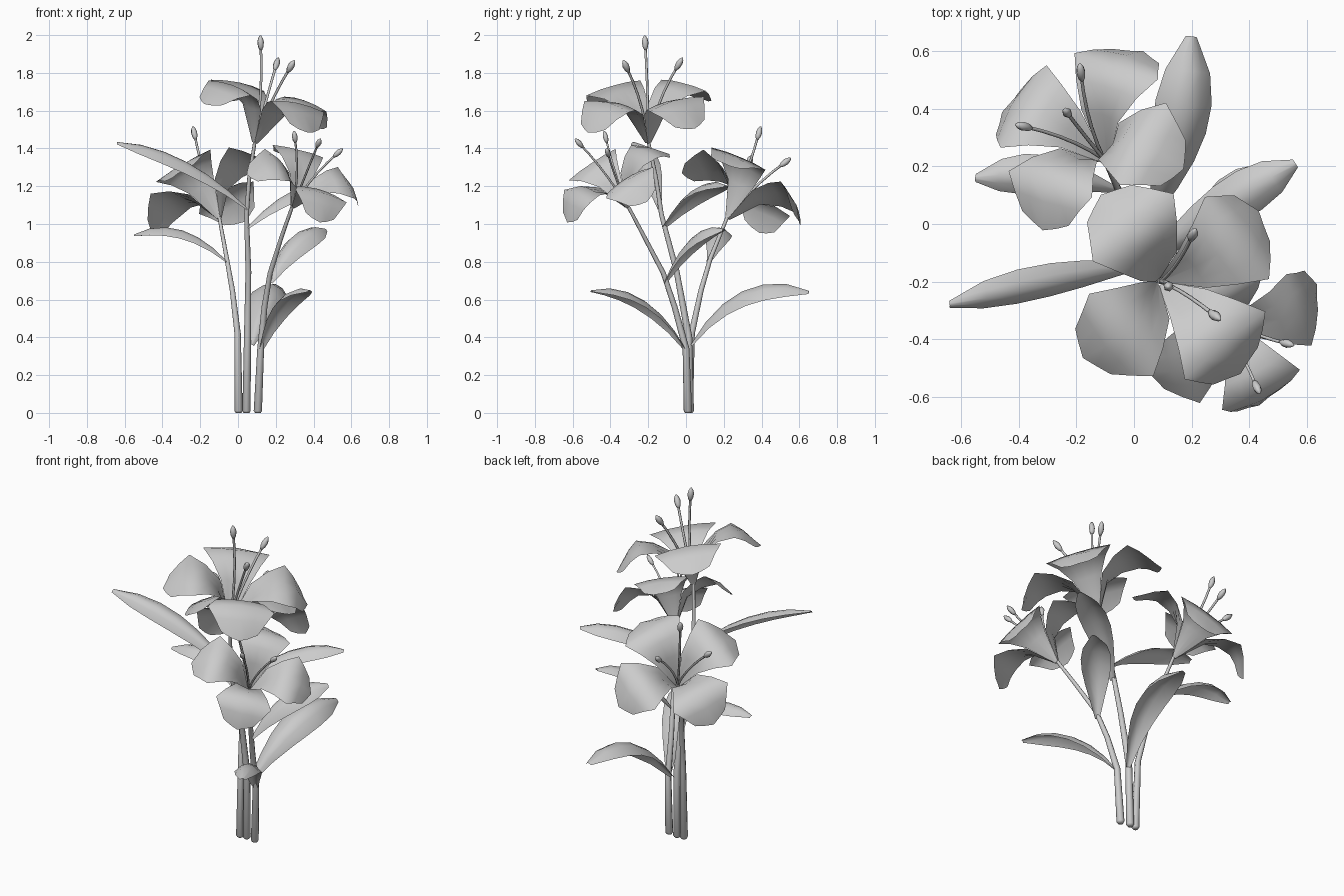
import bpy
import math
from mathutils import Vector, Matrix

cube = bpy.data.objects.get("Cube")
if cube:
    bpy.data.objects.remove(cube)

GREY = (0.6, 0.6, 0.6, 1.0)
mat = bpy.data.materials.new("plain_grey")
mat.use_nodes = True
mat.diffuse_color = GREY
bsdf = next(n for n in mat.node_tree.nodes if n.type == 'BSDF_PRINCIPLED')
bsdf.inputs["Base Color"].default_value = GREY
bsdf.inputs["Roughness"].default_value = 0.8


def loft(name, rows, closed=False, matrix=None):
    """Skin rows of points into a smooth sheet, or a capped tube when closed."""
    n = len(rows[0])
    verts = [matrix @ p if matrix else p for row in rows for p in row]
    faces = []
    for i in range(len(rows) - 1):
        for j in range(n if closed else n - 1):
            k = (j + 1) % n
            faces.append((i * n + j, i * n + k, i * n + n + k, i * n + n + j))
    if closed:
        last = (len(rows) - 1) * n
        faces.append(tuple(reversed(range(n))))
        faces.append(tuple(range(last, last + n)))
    mesh = bpy.data.meshes.new(name)
    mesh.from_pydata(verts, [], faces)
    mesh.materials.append(mat)
    obj = bpy.data.objects.new(name, mesh)
    bpy.context.collection.objects.link(obj)
    bpy.ops.object.select_all(action='DESELECT')
    obj.select_set(True)
    bpy.context.view_layer.objects.active = obj
    bpy.ops.object.shade_smooth_by_angle(angle=math.radians(85))


def tube(name, path, radii, sides=8, matrix=None):
    rows = []
    for i, p in enumerate(path):
        t = (path[min(i + 1, len(path) - 1)] - path[max(i - 1, 0)]).normalized()
        a = t.cross(Vector((0, 1, 0.01))).normalized()
        b = t.cross(a)
        rows.append([p + radii[i] * (a * math.cos(s) + b * math.sin(s))
                     for s in (math.tau * k / sides for k in range(sides))])
    loft(name, rows, True, matrix)


def arc(a, mid, b, steps):
    """Quadratic curve from a to b that passes through mid."""
    a, mid, b = Vector(a), Vector(mid), Vector(b)
    c = 2 * mid - (a + b) / 2
    return [a * (1 - t) ** 2 + c * 2 * t * (1 - t) + b * t * t
            for t in (i / steps for i in range(steps + 1))]


def petal(name, angle, matrix):
    # centre radius, centre height, edge radius, edge height, half width
    profile = [(0.01, 0.0, 0.01, 0.0, 0.012),
               (0.1, 0.175, 0.085, 0.185, 0.082),
               (0.175, 0.255, 0.175, 0.24, 0.135),
               (0.25, 0.275, 0.265, 0.257, 0.185),
               (0.33, 0.232, 0.317, 0.22, 0.144),
               (0.403, 0.145, 0.365, 0.168, 0.102)]
    spin = Matrix.Rotation(math.radians(angle), 4, 'Z')
    rows = []
    for cr, ch, er, eh, w in profile:
        rows.append([spin @ Vector((cr + (er - cr) * abs(t), w * t, ch + (eh - ch) * t * t))
                     for t in (-1, -0.5, 0, 0.5, 1)])
    loft(name, rows, matrix=matrix)


def stamen(name, tip, matrix):
    tip = Vector(tip)
    mid = Vector((tip.x * 0.38, tip.y * 0.38, tip.z * 0.53))
    path = arc((0, 0, 0.01), mid, tip, 5)
    tube(name + "_filament", path, [0.007] * 6, 6, matrix)
    d = (path[-1] - path[-2]).normalized()
    shape = [(-0.04, 0.006), (-0.02, 0.015), (0.005, 0.018), (0.025, 0.013), (0.04, 0.004)]
    tube(name + "_anther", [tip + d * s for s, r in shape], [r for s, r in shape], 6, matrix)


def flower(name, base, axis, side, scale):
    u = Vector(axis).normalized()
    v = Vector(side)
    v = (v - u * v.dot(u)).normalized()
    w = u.cross(v)
    m = (Matrix.Translation(base) @ Matrix((v, w, u)).transposed().to_4x4()
         @ Matrix.Scale(scale, 4))
    # The ring of petals leans slightly against the stamens
    lean = m @ Matrix.Rotation(math.radians(-5), 4, 'Y')
    for k in range(4):
        petal(f"{name}_petal_{k + 1}", 24 + 90 * k, lean)
    for k, tip in enumerate([(0, 0.1, 0.52), (-0.145, -0.052, 0.435), (0.145, -0.052, 0.435)]):
        stamen(f"{name}_stamen_{k + 1}", tip, m)


def leaf(name, base, mid, tip, half, roll=0):
    """Arched blade, highest along the midrib and blunt at the tip."""
    path = arc(base, mid, tip, 6)
    widths = [0.15, 0.48, 0.78, 0.97, 1.0, 0.8, 0.2]
    along = (Vector(tip) - Vector(base)).normalized()
    level = along.cross(Vector((0, 0, 1))).normalized()
    side = Matrix.Rotation(math.radians(-roll), 3, along) @ level
    if side.z * roll < 0:
        side = Matrix.Rotation(math.radians(roll), 3, along) @ level
    rows = []
    for i, p in enumerate(path):
        t = (path[min(i + 1, 6)] - path[max(i - 1, 0)]).normalized()
        up = side.cross(t)
        w = half * widths[i]
        rows.append([p + side * w * s + up * w * 0.65 * (0.5 - s * s)
                     for s in (-1, -0.5, 0, 0.5, 1)])
    loft(name, rows)


def stem(name, points):
    pts = [Vector(p) for p in points]
    pts.insert(0, pts[0] - Vector((0, 0, 0.01)))
    top = pts[-1].z
    radii = [0.022 - 0.013 * p.z / top for p in pts]
    radii[0] = 0.015
    tube(name, pts, radii)


# Stems
stem("tall_stem", [(0.045, 0.02, 0.01), (0.05, 0.015, 0.4), (0.055, -0.05, 0.75),
                   (0.045, -0.13, 1.05), (0.06, -0.16, 1.25), (0.09, -0.2, 1.44)])
stem("back_stem", [(0.003, 0.015, 0.01), (-0.002, 0.03, 0.42), (-0.03, 0.08, 0.65),
                   (-0.06, 0.13, 0.82), (-0.1, 0.22, 1.04)])
stem("front_stem", [(0.105, 0.01, 0.01), (0.12, 0, 0.34), (0.14, -0.06, 0.56),
                    (0.17, -0.12, 0.74), (0.23, -0.22, 0.93), (0.29, -0.31, 1.1)])

# Flowers
flower("tall_flower", (0.09, -0.2, 1.43), (0.237, 0.02, 0.971), (-0.26, 0.96, 0.05), 1.0)
flower("back_flower", (-0.1, 0.22, 1.03), (-0.38, 0.45, 0.81), (-0.18, -0.18, 0), 0.94)
flower("front_flower", (0.29, -0.31, 1.09), (0.33, -0.41, 0.85), (-0.23, -0.01, 0.08), 0.84)

# Leaves
leaf("left_low_leaf", (-0.06, 0.12, 0.8), (-0.3, 0.17, 0.945), (-0.55, 0.16, 0.94), 0.07)
leaf("right_mid_leaf", (0.17, -0.11, 0.69), (0.31, 0.04, 0.9), (0.46, 0.2, 0.97), 0.085, -15)
leaf("left_high_leaf", (0.05, -0.14, 1.08), (-0.28, -0.2, 1.31), (-0.64, -0.28, 1.43), 0.064, 25)
leaf("front_low_leaf", (0.12, 0, 0.33), (0.24, -0.23, 0.575), (0.38, -0.5, 0.645), 0.07)
leaf("back_low_leaf", (0.07, 0.03, 0.36), (0.16, 0.31, 0.615), (0.2, 0.65, 0.64), 0.1, -14)
leaf("right_high_leaf", (0.05, -0.12, 0.98), (0.31, 0.06, 1.16), (0.56, 0.21, 1.2), 0.08)
